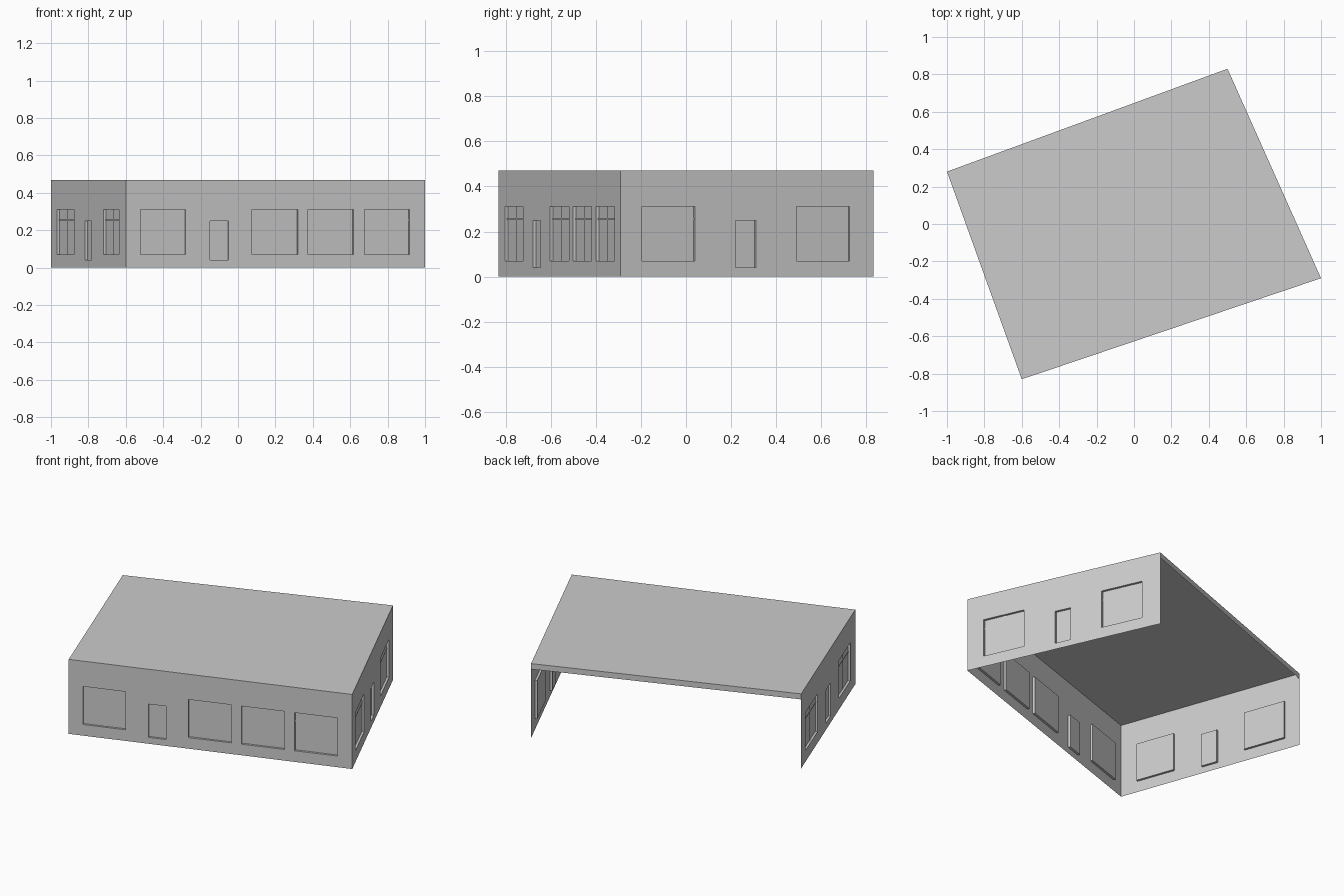
import bpy, bmesh
from mathutils import Vector

if "Cube" in bpy.data.objects:
    bpy.data.objects.remove(bpy.data.objects["Cube"])

H = 0.47          # wall height
DEPTH = 0.014     # recess depth of windows and doors
WIN_Z = (0.07, 0.31)
DOOR_Z = (0.04, 0.25)

# Footprint corners
FL = Vector((-0.60, -0.83, 0))
FR = Vector((1.00, -0.29, 0))
BR = Vector((0.50, 0.83, 0))
BL = Vector((-1.00, 0.28, 0))


def finish(name, bm):
    bmesh.ops.remove_doubles(bm, verts=bm.verts, dist=1e-5)
    mesh = bpy.data.meshes.new(name)
    bm.to_mesh(mesh)
    bm.free()
    obj = bpy.data.objects.new(name, mesh)
    bpy.context.collection.objects.link(obj)
    return obj


def wall(name, start, end, openings):
    """Thin wall with recessed openings; each opening is (t0, t1, (z0, z1))."""
    inward = Vector((0, 0, 1)).cross(end - start).normalized()

    def at(t, z, d=0.0):
        return start.lerp(end, t) + inward * d + Vector((0, 0, z))

    def quad(bm, *pts):
        bm.faces.new([bm.verts.new(at(*p)) for p in pts])

    def rect(bm, t0, t1, z0, z1, d=0.0):
        quad(bm, (t0, z0, d), (t1, z0, d), (t1, z1, d), (t0, z1, d))

    # wall face, leaving out the cells inside openings
    bm = bmesh.new()
    ts = sorted({0.0, 1.0} | {t for o in openings for t in o[:2]})
    zs = sorted({0.0, H, *WIN_Z, *DOOR_Z})
    for t0, t1 in zip(ts, ts[1:]):
        for z0, z1 in zip(zs, zs[1:]):
            tm, zm = (t0 + t1) / 2, (z0 + z1) / 2
            if not any(a < tm < b and z[0] < zm < z[1] for a, b, z in openings):
                rect(bm, t0, t1, z0, z1)

    # reveals and recessed panels
    for t0, t1, (z0, z1) in openings:
        ring = [(t0, z0), (t1, z0), (t1, z1), (t0, z1)]
        for p, q in zip(ring, ring[1:] + ring[:1]):
            quad(bm, (*p, 0), (*q, 0), (*q, DEPTH), (*p, DEPTH))
        rect(bm, t0, t1, z0, z1, DEPTH)
    finish(name, bm)

    # slim glazing bars on the windows
    bm = bmesh.new()
    w = 0.004
    wt = w / (end - start).length
    for t0, t1, z in openings:
        if z == WIN_Z:
            tm = (t0 + t1) / 2
            rect(bm, tm - wt, tm + wt, *z, DEPTH - 0.003)
            rect(bm, t0, t1, 0.255 - w, 0.255 + w, DEPTH - 0.003)
    finish(name + "_glazing_bars", bm)


def spans(axis, start, end, windows, door):
    """Turn world coordinates along a wall into wall fractions."""
    f = lambda v: (v - start[axis]) / (end[axis] - start[axis])
    return ([(f(a), f(b), WIN_Z) for a, b in windows]
            + [(f(door[0]), f(door[1]), DOOR_Z)])


wall("front_wall", FL, FR, spans(0, FL, FR,
     [(-0.52, -0.28), (0.075, 0.32), (0.375, 0.617), (0.675, 0.917)], (-0.15, -0.05)))
wall("right_wall", FR, BR, spans(1, FR, BR,
     [(-0.195, 0.04), (0.49, 0.725)], (0.22, 0.31)))
wall("left_wall", BL, FL, spans(0, BL, FL,
     [(-0.968, -0.878), (-0.72, -0.637)], (-0.817, -0.782)))

# flat roof with a narrow fascia above the open back
bm = bmesh.new()
up = Vector((0, 0, H))
low = Vector((0, 0, H - 0.035))
bm.faces.new([bm.verts.new(c + up) for c in (FL, FR, BR, BL)])
bm.faces.new([bm.verts.new(p) for p in (BR + low, BL + low, BL + up, BR + up)])
finish("roof", bm)
